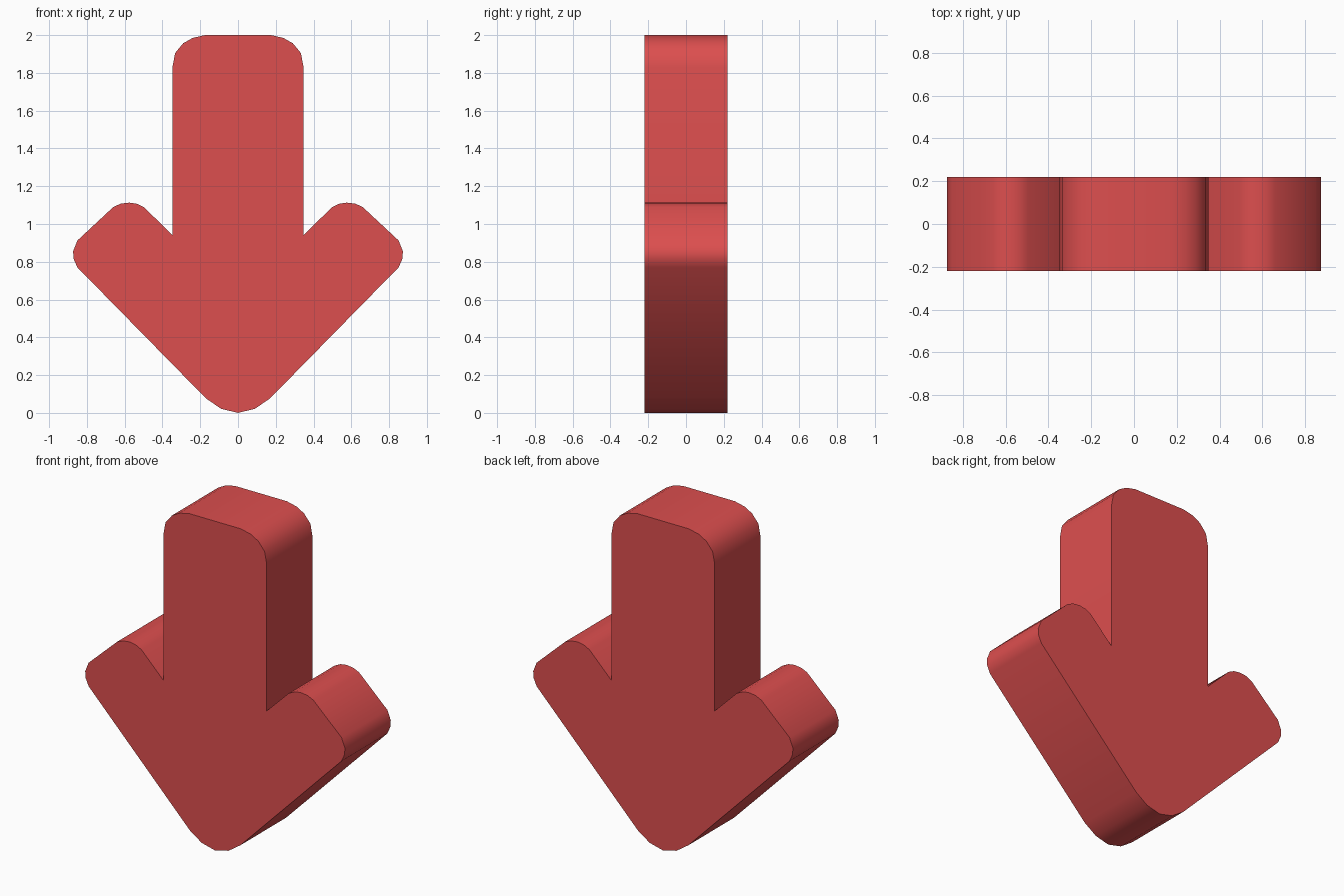
import bpy, bmesh, math

if "Cube" in bpy.data.objects:
    bpy.data.objects.remove(bpy.data.objects["Cube"])

HALF_DEPTH = 0.22

red = bpy.data.materials.new("red")
red.diffuse_color = (0.72, 0.077, 0.077, 1)
red.use_nodes = True
red.node_tree.nodes["Principled BSDF"].inputs["Base Color"].default_value = red.diffuse_color

# Right half of the arrow outline, bottom tip to top (x, z)
half = [
    (0.09, 0.022), (0.17, 0.077),                               # rounded tip
    (0.85, 0.77), (0.87, 0.815), (0.873, 0.855), (0.85, 0.913),  # barb outer corner
    (0.66, 1.09), (0.62, 1.108), (0.575, 1.113), (0.535, 1.107), (0.495, 1.087),  # barb upper corner
    (0.347, 0.94),                                              # notch beside shaft
    (0.347, 1.83), (0.333, 1.905), (0.29, 1.957), (0.24, 1.985), (0.175, 2.0),    # shaft top corner
]
outline = [(0, 0)] + half + [(-x, z) for x, z in reversed(half)]

# Extrude the outline along y
bm = bmesh.new()
front = bm.faces.new([bm.verts.new((x, -HALF_DEPTH, z)) for x, z in outline])
ext = bmesh.ops.extrude_face_region(bm, geom=[front], use_keep_orig=True)
bmesh.ops.translate(bm, vec=(0, 2 * HALF_DEPTH, 0),
                    verts=[g for g in ext["geom"] if isinstance(g, bmesh.types.BMVert)])
bmesh.ops.recalc_face_normals(bm, faces=bm.faces)
mesh = bpy.data.meshes.new("down_arrow")
bm.to_mesh(mesh)
bm.free()
mesh.materials.append(red)

arrow = bpy.data.objects.new("down_arrow", mesh)
bpy.context.collection.objects.link(arrow)

# Smooth rounded corners, sharp face rims and notches
bpy.context.view_layer.objects.active = arrow
arrow.select_set(True)
bpy.ops.object.shade_smooth_by_angle(angle=math.radians(40))
